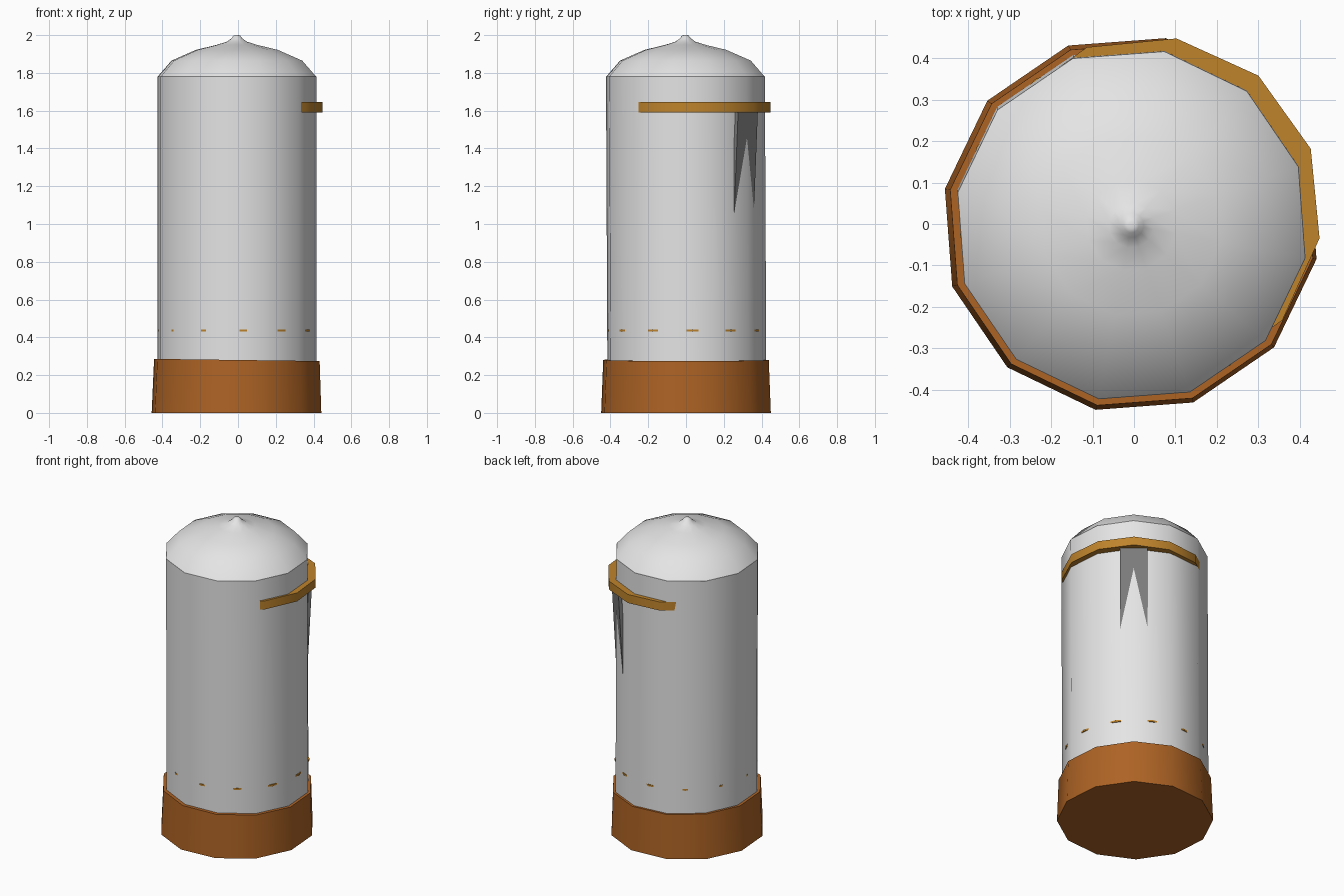
import bpy, math
from mathutils import Matrix, Vector

if "Cube" in bpy.data.objects:
    bpy.data.objects.remove(bpy.data.objects["Cube"])

SIDES = 12
ROT = math.radians(19.3)


def material(name, color):
    m = bpy.data.materials.new(name)
    m.diffuse_color = (*color, 1)
    m.use_nodes = True
    m.node_tree.nodes["Principled BSDF"].inputs["Base Color"].default_value = m.diffuse_color
    return m


white = material("pale_grey", (0.78, 0.78, 0.78))
brown = material("rust_brown", (0.42, 0.125, 0.018))
gold = material("amber", (0.52, 0.23, 0.025))
dark = material("dark_grey", (0.2, 0.2, 0.2))


def lathe(name, rings, mat, rot=ROT, angle=50):
    """Closed 12-sided solid from rings of (radius, z, centre_x, centre_y)."""
    verts, faces = [], []
    for r, z, cx, cy in rings:
        for i in range(SIDES):
            a = rot + 2 * math.pi * i / SIDES
            verts.append((cx + r * math.cos(a), cy + r * math.sin(a), z))
    for k in range(len(rings) - 1):
        for i in range(SIDES):
            j = (i + 1) % SIDES
            b, t = k * SIDES, (k + 1) * SIDES
            faces.append((b + i, b + j, t + j, t + i))
    faces.append(tuple(reversed(range(SIDES))))
    faces.append(tuple(range(len(verts) - SIDES, len(verts))))
    return add(name, verts, faces, mat, angle)


def add(name, verts, faces, mat, angle):
    me = bpy.data.meshes.new(name)
    me.from_pydata(verts, [], faces)
    me.materials.append(mat)
    ob = bpy.data.objects.new(name, me)
    bpy.context.collection.objects.link(ob)
    bpy.ops.object.select_all(action='DESELECT')
    ob.select_set(True)
    bpy.context.view_layer.objects.active = ob
    bpy.ops.object.shade_smooth_by_angle(angle=math.radians(angle))
    return ob


# flared foot, its top rim slightly higher on the left
base = lathe("base", [(0.457, 0.005, -0.008, 0), (0.446, 0.28, -0.006, 0)], brown)
for v in base.data.vertices:
    if v.co.z > 0.1:
        v.co.z -= 0.013 * v.co.x
    else:
        v.co.z = 0.0

# slightly leaning barrel
lathe("body", [(0.428, 0.1, -0.006, 0.005), (0.428, 1.78, -0.006, -0.003)], white)

# domed lid ending in a small tip
profile = [(0.428, 1.779), (0.352, 1.865), (0.22, 1.922), (0.11, 1.948),
           (0.055, 1.965), (0.03, 1.982), (0.018, 1.997), (0.008, 2.0)]
lathe("lid", [(r, z, -0.006, -0.003) for r, z in profile], white, angle=70)

# upper band, pushed out towards the back right
lathe("upper_band", [(0.42, 1.59, 0.034, 0.034), (0.42, 1.645, 0.034, 0.034)],
      gold, math.radians(20.6))

# lower band, barely breaking the surface
lathe("lower_band", [(0.419, 0.43, -0.003, 0.004), (0.419, 0.441, -0.003, 0.004)],
      gold, ROT + math.radians(15))

# tilted flat strap that sinks into the barrel corner
SLOPE = 0.051
a = ROT + math.radians(30)
out = Vector((math.cos(a), math.sin(a), 0))
side = Vector((-math.sin(a), math.cos(a), 0))
verts = []
for z in (0.98, 1.61):
    d = 0.428 + (z - 1.45) * SLOPE
    for s, t in ((-1, -0.02), (1, -0.02), (1, 0), (-1, 0)):
        verts.append(Vector((-0.006, -0.002, z)) + out * (d + t) + side * 0.08 * s)
faces = [(0, 1, 2, 3), (7, 6, 5, 4), (0, 4, 5, 1), (1, 5, 6, 2), (2, 6, 7, 3), (3, 7, 4, 0)]
add("strap", verts, faces, dark, 30)

# consistent outward normals
import bmesh
for ob in bpy.context.collection.objects:
    bm = bmesh.new()
    bm.from_mesh(ob.data)
    bmesh.ops.recalc_face_normals(bm, faces=bm.faces)
    bm.to_mesh(ob.data)
    bm.free()
